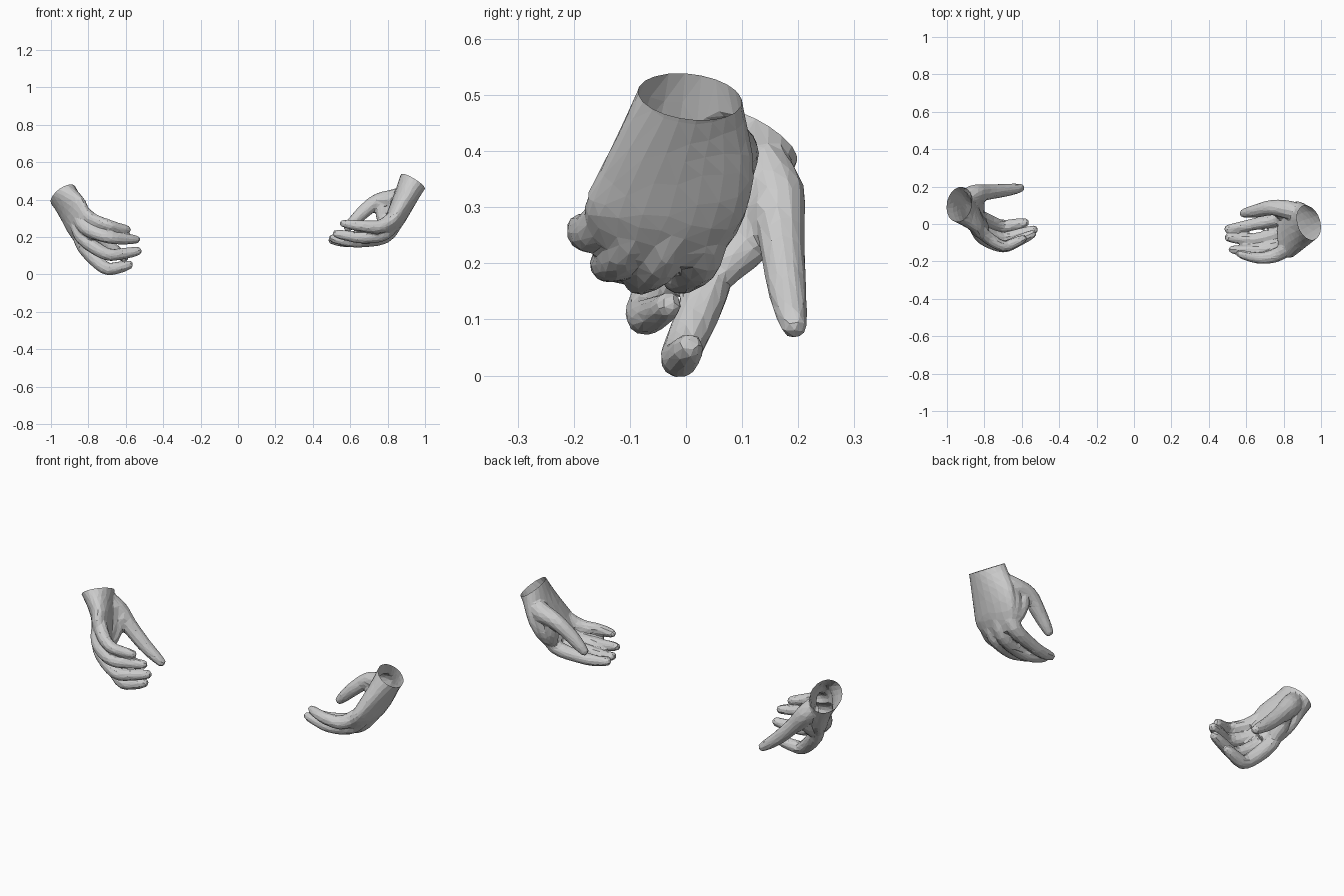
import bpy, bmesh, math
from mathutils import Vector as V

if "Cube" in bpy.data.objects:
    bpy.data.objects.remove(bpy.data.objects["Cube"])


def spline(rows, n=4):
    """Catmull-Rom interpolation of equal-length number rows."""
    rows = [V(r) for r in rows]
    out = []
    for i in range(len(rows) - 1):
        a, b = rows[max(i - 1, 0)], rows[i]
        c, d = rows[i + 1], rows[min(i + 2, len(rows) - 1)]
        for k in range(n):
            t = k / n
            out.append(b + (c - a) * (t / 2) + (a * 2 - b * 5 + c * 4 - d) * (t * t / 2)
                       + (b * 3 - a - c * 3 + d) * (t ** 3 / 2))
    return out + [rows[-1]]


def loft(bm, sections, sides=16):
    """Closed tube through (centre, half width, half thickness) sections."""
    rings = []
    for c, u, v in sections:
        ring = []
        for k in range(sides):
            a = 2 * math.pi * k / sides
            ring.append(bm.verts.new(c + u * math.cos(a) + v * math.sin(a)))
        rings.append(ring)
    for r, s in zip(rings, rings[1:]):
        for k in range(sides):
            j = (k + 1) % sides
            bm.faces.new((r[k], r[j], s[j], s[k]))
    bm.faces.new(rings[0][::-1])
    bm.faces.new(rings[-1])


def digit(bm, rows):
    """Finger along points (x, y, z, radius) with a rounded tip."""
    pts = spline(rows)
    end = (pts[-1].xyz - pts[-2].xyz).normalized()
    tip, r = pts[-1].xyz, pts[-1].w
    path = [(p.xyz, p.w) for p in pts[:-1]]
    path = [q for q in path if (q[0] - tip).dot(end) < -r * 1.1]
    for k in range(6):
        a = math.radians(16 * k)
        path.append((tip + end * r * (math.sin(a) - 1), r * max(math.cos(a), 0.15)))
    secs = []
    for i, (p, w) in enumerate(path):
        d = path[min(i + 1, len(path) - 1)][0] - path[max(i - 1, 0)][0]
        u = d.cross(V((0.6, 0.8, 0.1))).normalized()
        secs.append((p, u * w, d.normalized().cross(u) * w))
    loft(bm, secs, 12)


def hand(name, palm, digits):
    bm = bmesh.new()
    # palm, extended past the wrist so it can be cut open there
    secs = [(V(c), V(u), V(v)) for c, u, v in palm]
    c, u, v = secs[0]
    axis = u.cross(v).normalized()
    if axis.dot(secs[1][0] - c) > 0:
        axis = -axis
    flat = spline([[*a, *b, *d] for a, b, d in secs])
    loft(bm, [(c + axis * 0.04, u, v)]
         + [(V(f[0:3]), V(f[3:6]), V(f[6:9])) for f in flat], 20)
    for rows in digits:
        digit(bm, rows)
    bmesh.ops.recalc_face_normals(bm, faces=bm.faces)
    me = bpy.data.meshes.new(name)
    bm.to_mesh(me)
    bm.free()
    ob = bpy.data.objects.new(name, me)
    bpy.context.collection.objects.link(ob)
    # fuse the parts to one skin and reduce it to low-poly facets
    m = ob.modifiers.new("fuse", 'REMESH')
    m.mode = 'VOXEL'
    m.voxel_size = 0.007
    m = ob.modifiers.new("soften", 'SMOOTH')
    m.factor, m.iterations = 0.5, 5
    m = ob.modifiers.new("facets", 'DECIMATE')
    m.ratio = 0.05
    dg = bpy.context.evaluated_depsgraph_get()
    skin = bpy.data.meshes.new_from_object(ob.evaluated_get(dg))
    ob.modifiers.clear()
    ob.data = skin
    # open wrist
    bm = bmesh.new()
    bm.from_mesh(skin)
    bmesh.ops.bisect_plane(bm, geom=bm.verts[:] + bm.edges[:] + bm.faces[:],
                           plane_co=c, plane_no=axis, clear_outer=True)
    for f in bm.faces:
        f.smooth = False
    bm.to_mesh(skin)
    bm.free()
    return ob


# hand at -x, fingers stacked vertically, palm facing +x
hand("left_side_hand",
     [((-.935, .105, .425), (0, .093, -.045), (.068, .015, .035)),
      ((-.875, .055, .33), (-.03, .085, -.085), (.045, .03, .015)),
      ((-.84, .005, .27), (-.025, .075, -.095), (.036, .028, .008)),
      ((-.805, -.025, .22), (-.015, .055, -.085), (.028, .022, .004))],
     [  # thumb, two strands of thumb web, index, middle, ring, little finger
      [(-.90, .13, .38, .05), (-.85, .16, .325, .052), (-.785, .17, .25, .042),
       (-.69, .18, .155, .035), (-.59, .195, .076, .024)],
      [(-.81, .155, .31, .035), (-.835, .125, .245, .038), (-.83, .04, .17, .034)],
      [(-.87, .13, .36, .045), (-.86, .105, .28, .045), (-.835, .04, .19, .038)],
      [(-.86, .06, .24, .035), (-.82, .035, .145, .04), (-.715, -.01, .038, .035),
       (-.64, -.004, .037, .032), (-.562, .012, .058, .024)],
      [(-.87, .03, .28, .035), (-.825, -.035, .19, .039), (-.705, -.075, .11, .034),
       (-.61, -.052, .112, .030), (-.515, -.025, .13, .024)],
      [(-.86, .01, .32, .035), (-.81, -.072, .245, .037), (-.70, -.12, .2, .033),
       (-.61, -.085, .19, .030), (-.525, -.045, .187, .023)],
      [(-.86, .0, .37, .035), (-.785, -.07, .30, .034), (-.70, -.118, .268, .030),
       (-.64, -.1, .25, .027), (-.575, -.07, .238, .021)]])

# hand at +x, palm facing -x and up, thumb at the back
hand("right_side_hand",
     [((.935, .007, .497), (-.025, .092, -.004), (.06, .012, -.042)),
      ((.875, -.015, .37), (0, .137, 0), (.053, 0, -.03)),
      ((.835, -.04, .29), (0, .142, -.012), (.042, 0, -.032)),
      ((.79, -.06, .228), (0, .11, -.02), (.026, 0, -.032))],
     [  # thumb, two strands of thumb web, index, middle, ring, little finger
      [(.90, .05, .43, .045), (.83, .075, .405, .05), (.74, .088, .388, .042),
       (.655, .07, .32, .036), (.572, .055, .235, .024)],
      [(.77, .08, .38, .035), (.775, .072, .31, .037), (.80, .045, .23, .034)],
      [(.84, .07, .38, .045), (.82, .07, .31, .042), (.80, .04, .23, .036)],
      [(.85, .05, .32, .035), (.785, .03, .215, .038), (.66, .003, .182, .033),
       (.57, -.015, .175, .029), (.483, -.03, .187, .022)],
      [(.86, .0, .30, .035), (.79, -.045, .206, .038), (.66, -.08, .178, .034),
       (.57, -.08, .18, .029), (.485, -.07, .2, .022)],
      [(.86, -.07, .31, .035), (.785, -.11, .22, .037), (.67, -.138, .198, .033),
       (.58, -.14, .208, .028), (.505, -.135, .222, .021)],
      [(.86, -.11, .33, .035), (.77, -.163, .26, .037), (.685, -.182, .258, .032),
       (.61, -.172, .266, .027), (.545, -.15, .276, .02)]])
